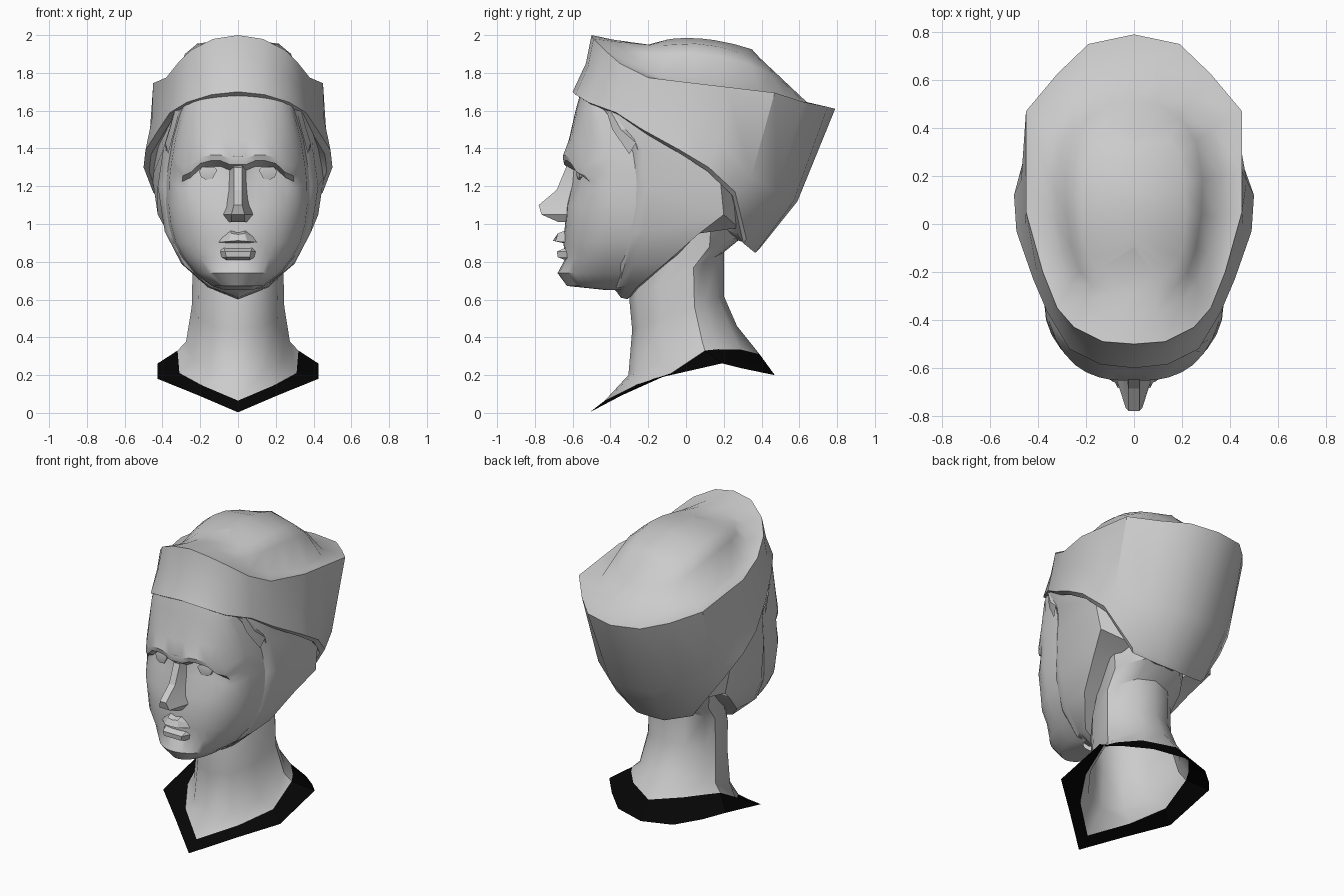
import bpy, bmesh, math


def material(name, rgb):
    m = bpy.data.materials.new(name)
    m.diffuse_color = (*rgb, 1)
    return m


GREY = material("plaster grey", (0.6, 0.6, 0.6))
BLACK = material("matte black", (0.0015, 0.0015, 0.0015))


def loft(name, rings, mat=GREY, angle=30, mirror=True):
    """Skin half rings of equal length, then mirror them across x = 0."""
    bm = bmesh.new()
    for s in ((1, -1) if mirror else (1,)):
        grid = [[bm.verts.new((s * p[0], p[1], p[2])) for p in r] for r in rings]
        for a, b in zip(grid, grid[1:]):
            for i in range(len(a) - 1):
                q = [a[i], a[i + 1], b[i + 1], b[i]]
                bm.faces.new(q if s > 0 else q[::-1])
    bmesh.ops.remove_doubles(bm, verts=bm.verts, dist=0.0005)
    bmesh.ops.recalc_face_normals(bm, faces=bm.faces)
    me = bpy.data.meshes.new(name)
    bm.to_mesh(me)
    bm.free()
    me.materials.append(mat)
    ob = bpy.data.objects.new(name, me)
    bpy.context.collection.objects.link(ob)
    bpy.ops.object.select_all(action='DESELECT')
    ob.select_set(True)
    bpy.context.view_layer.objects.active = ob
    bpy.ops.object.shade_smooth_by_angle(angle=math.radians(angle))
    return ob


# Hat: half rings running from front to back
rim = [(0, -.5, 2), (.13, -.49, 1.98), (.25, -.43, 1.92), (.32, -.35, 1.85),
       (.38, -.2, 1.775), (.45, .05, 1.745), (.45, .22, 1.725), (.45, .47, 1.695),
       (.32, .625, 1.645), (.19, .75, 1.62), (0, .79, 1.61)]
crease = [(0, -.53, 1.85), (.13, -.52, 1.83), (.26, -.46, 1.78), (.34, -.355, 1.72),
          (.405, -.2, 1.64), (.455, 0, 1.56), (.47, .18, 1.44), (.44, .345, 1.25),
          (.305, .475, 1.17), (.153, .57, 1.12), (0, .59, 1.12)]
hem = [(0, -.6, 1.7), (.14, -.585, 1.685), (.27, -.52, 1.645), (.36, -.37, 1.59),
       (.42, -.23, 1.5), (.49, -.03, 1.39), (.5, .12, 1.3), (.45, .26, 1.17),
       (.28, .32, .92), (.104, .385, .87), (0, .39, .87)]


def inset(k, lift):
    return [(x * k, .05 + (y - .05) * k, z + lift) for x, y, z in hem]


loft("hat_side", [rim, crease, hem, inset(.94, -.022), inset(.8, .03), inset(.5, .06)], angle=33)

# Hat crown: valley inside the rim, flank, shoulder, then the central ridge
valley = [(0, -.38, 1.975), (.1, -.37, 1.965), (.2, -.32, 1.91), (.265, -.25, 1.84),
          (.31, -.13, 1.775), (.345, .03, 1.74), (.36, .2, 1.72), (.33, .4, 1.695),
          (.24, .53, 1.67), (.12, .62, 1.65), (0, .64, 1.645)]
shoulder = [(0, -.2, 1.95), (.08, -.2, 1.95), (.15, -.19, 1.948), (.19, -.14, 1.945),
            (.21, -.06, 1.95), (.215, .05, 1.955), (.21, .17, 1.94), (.19, .29, 1.905),
            (.15, .35, 1.885), (.08, .38, 1.88), (0, .39, 1.88)]
bulge = [0, 0, 0, .1, .2, .25, .25, .2, .1, 0, 0]
flank = [((a[0] + b[0]) / 2, (a[1] + b[1]) / 2, a[2] * (.5 + w) + b[2] * (.5 - w))
         for a, b, w in zip(shoulder, valley, bulge)]
ridge = [(0, y, 1.985 - (.5 * y * y if y > 0 else .9 * y * y))
         for y in (-.1, -.1, -.09, -.06, 0, .08, .15, .25, .33, .34, .35)]
loft("hat_crown", [rim, valley, flank, shoulder, ridge], angle=80)

# Face: rows of (z, centre y, edge x, edge y, eye socket depth, brow droop)
rows = [(1.74, -.49, .24, -.4, 0, 0), (1.69, -.56, .28, -.4, 0, 0),
        (1.6, -.585, .305, -.40, 0, 0), (1.45, -.62, .345, -.31, 0, .2),
        (1.365, -.65, .36, -.275, -.005, .8), (1.335, -.645, .365, -.27, 0, 1),
        (1.305, -.615, .37, -.265, .045, 1), (1.22, -.615, .38, -.25, .03, .4),
        (1.1, -.63, .382, -.25, 0, 0), (1, -.64, .37, -.265, 0, 0),
        (.9, -.65, .342, -.285, 0, 0), (.82, -.637, .295, -.305, 0, 0),
        (.74, -.68, .23, -.33, 0, 0), (.672, -.63, .14, -.345, 0, 0),
        (.65, -.42, .08, -.345, 0, 0)]
cols = [(0, 0, .02), (.12, .5, .02), (.25, 1, 0), (.4, 1, 0), (.55, .9, .015),
        (.68, .7, .06), (.8, .1, .08), (.9, 0, .04), (.96, 0, 0), (1, 0, 0)]
face = []
for z, yc, xe, ye, dip, droop in rows:
    p = 2.5 if z > 1.05 else (2.3 if z > .78 else 2.1)
    face.append([(xe * t, ye + (yc - ye) * (1 - t ** p) ** (1 / p) + dip * w, z - droop * d)
                 for t, w, d in cols])
loft("face", face, angle=32)


def feature(name, sections, angle=25):
    """Wedge from (z, front y, front half width, base y, base half width)."""
    loft(name, [[(0, yf, z), (wf, yf, z), (wb, yb, z)]
                for z, yf, wf, yb, wb in sections], angle=angle)


# Nose
feature("nose", [(1.36, -.65, .022, -.6, .04), (1.3, -.635, .022, -.57, .05),
                 (1.18, -.685, .022, -.58, .055), (1.1, -.78, .022, -.58, .07),
                 (1.05, -.765, .035, -.61, .085), (1.01, -.675, .035, -.61, .055),
                 (1.01, -.6, .035, -.6, .055)])
# Mouth
loft("upper_lip", [[(0, -.64, .955), (.04, -.64, .965), (.135, -.59, .908)],
                   [(0, -.68, .945), (.035, -.678, .95), (.135, -.602, .906)],
                   [(0, -.705, .912), (.05, -.692, .908), (.135, -.602, .9)],
                   [(0, -.63, .895), (.05, -.63, .895), (.135, -.59, .9)]], angle=20)
feature("lower_lip", [(.872, -.64, .075, -.59, .11), (.855, -.683, .068, -.6, .11),
                      (.825, -.68, .062, -.6, .1), (.81, -.642, .06, -.59, .09)])

# Eyes: faceted lids under the brow
for side, s in (("right", 1), ("left", -1)):
    outline = [(.11, 1.285), (.125, 1.302), (.19, 1.302), (.207, 1.28),
               (.195, 1.248), (.17, 1.235), (.135, 1.24), (.11, 1.285)]
    back = [(s * x, -.52, z) for x, z in outline]
    front = [(s * x, -.582 + .2 * (x - .11), z) for x, z in outline]
    mid = [(s * .16, -.58, 1.27)] * len(outline)
    loft(side + "_eye", [back, front, mid], angle=25, mirror=False)

# Head cloth: from the face edge over the cheek to the jaw line, then under
cloth_front = [(0, -.37, .645), (.135, -.36, .662), (.285, -.325, .78), (.367, -.285, .95),
               (.392, -.25, 1.2), (.368, -.27, 1.4), (.315, -.42, 1.6), (.26, -.45, 1.7)]
cloth_ridge = [(0, -.345, .61), (.16, -.315, .67), (.3, -.275, .79), (.388, -.225, .96),
               (.425, -.2, 1.2), (.395, -.23, 1.4), (.335, -.395, 1.6), (.27, -.43, 1.7)]
cloth_jaw = [(0, -.31, .602), (.16, -.26, .665), (.3, -.1, .8), (.37, .07, .95),
             (.425, .2, 1.05), (.455, .18, 1.25), (.4, -.2, 1.52), (.33, -.36, 1.64)]
cloth_under = [(0, -.25, .65), (.12, -.2, .7), (.21, -.04, .84), (.23, .09, .97),
               (.24, .28, .98), (.36, .3, 1.15), (.38, -.1, 1.52), (.3, -.3, 1.64)]
# Edge tucked behind the face so no gap shows
cloth_tuck = [(x * .86, y - .05, z + .03) for x, y, z in cloth_front]
loft("head_cloth", [cloth_tuck, cloth_front, cloth_ridge, cloth_jaw, cloth_under], angle=28)
# Temple fold
loft("temple_fold", [[(.308, -.425, 1.61), (.335, -.39, 1.5), (.37, -.3, 1.37)],
                     [(.335, -.4, 1.6), (.362, -.345, 1.5), (.385, -.265, 1.43)],
                     [(.335, -.36, 1.6), (.36, -.3, 1.5), (.38, -.25, 1.38)]], angle=20)

# Neck: half rings from front to back with a muscle edge at the side, open below
base = [(0, -.43, .065), (.2, -.26, .15), (.31, -.08, .21), (.32, .1, .33),
        (.28, .17, .337), (.18, .29, .335), (0, .39, .31)]
section = [(0, 0), (.5, .08), (.86, .32), (1, .68), (.84, .79), (.48, .94), (0, 1)]


def neck_ring(z0, z1, front, back, w):
    return [(w * fx, front + (back - front) * fy, z0 + (z1 - z0) * fy) for fx, fy in section]


loft("neck", [base, neck_ring(.2, .46, -.305, .27, .275), neck_ring(.44, .62, -.285, .2, .245),
              neck_ring(.6, .85, -.3, .2, .24), neck_ring(.75, .94, -.27, .31, .25),
              neck_ring(1.1, 1.1, -.2, .3, .28)], angle=38)

# Collar: black band around the neck base
outer = [(0, -.51, .003), (.21, -.34, .093), (.425, -.17, .18), (.425, .19, .262),
         (.33, .3, .235), (.2, .42, .21), (0, .47, .2)]
loft("collar", [base, outer], mat=BLACK, angle=20)
